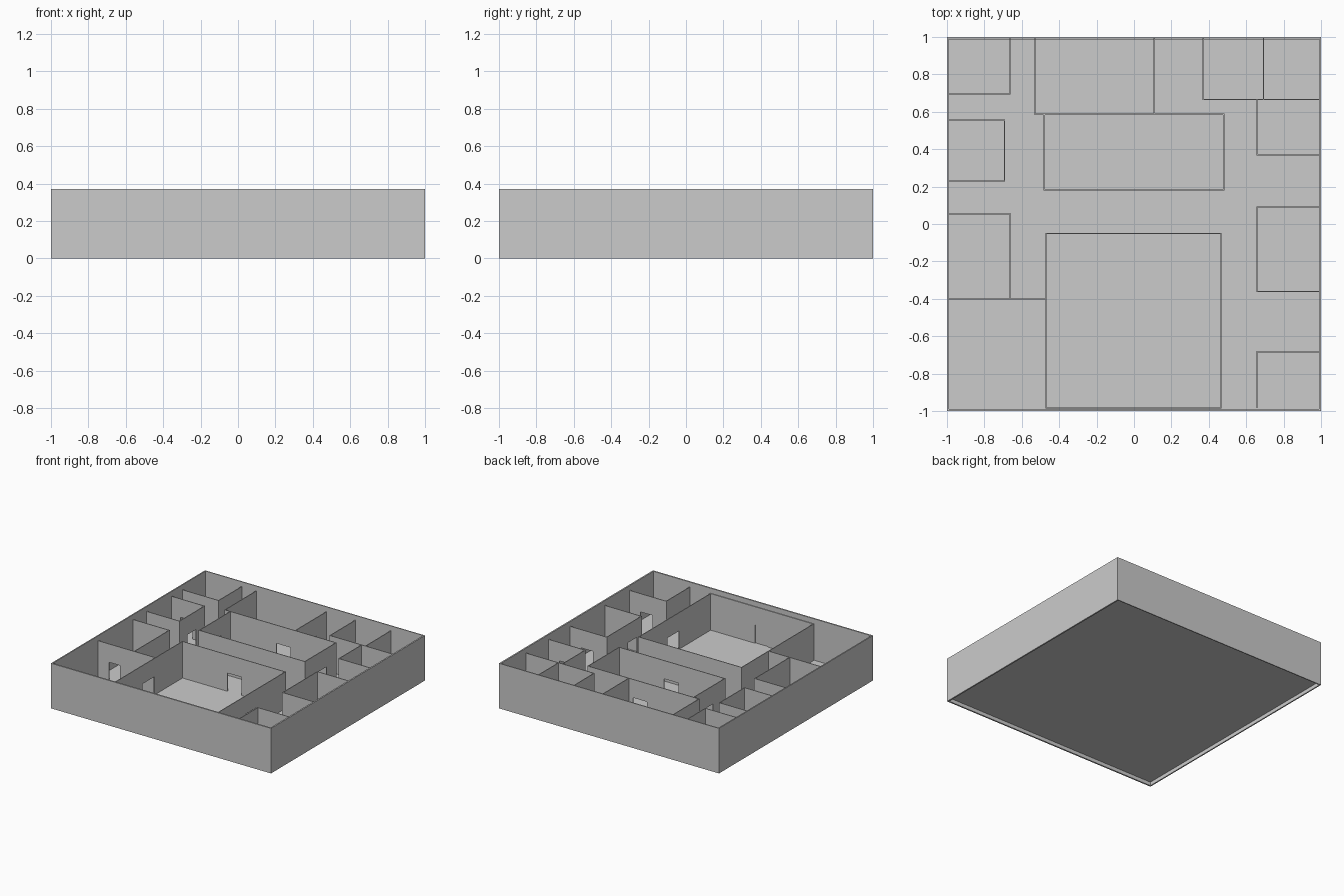
import bpy, bmesh
from mathutils import Vector

if "Cube" in bpy.data.objects:
    bpy.data.objects.remove(bpy.data.objects["Cube"])

FLOOR, TOP, DOOR_TOP, OUTER_TOP = 0.03, 0.33, 0.18, 0.37
T = 0.006  # partition thickness


def finish(name, bm):
    bmesh.ops.recalc_face_normals(bm, faces=bm.faces)
    me = bpy.data.meshes.new(name)
    bm.to_mesh(me)
    bm.free()
    ob = bpy.data.objects.new(name, me)
    bpy.context.collection.objects.link(ob)
    return ob


def wall(name, axis, pos, a, b, door=None):
    """Partition running along an axis, with an optional doorway notch."""
    prof = [(a, FLOOR), (a, TOP), (b, TOP), (b, FLOOR)]
    if door:
        d0, d1 = door
        prof += [(d1, FLOOR), (d1, DOOR_TOP), (d0, DOOR_TOP), (d0, FLOOR)]
    bm = bmesh.new()
    if axis == 'x':
        pts = [(u, pos - T / 2, z) for u, z in prof]
        off = Vector((0, T, 0))
    else:
        pts = [(pos - T / 2, u, z) for u, z in prof]
        off = Vector((T, 0, 0))
    face = bm.faces.new([bm.verts.new(p) for p in pts])
    ext = bmesh.ops.extrude_face_region(bm, geom=[face], use_keep_orig=True)
    bmesh.ops.translate(bm, vec=off, verts=[v for v in ext['geom'] if isinstance(v, bmesh.types.BMVert)])
    finish(name, bm)


# floor sheet, recessed above the wall bottoms
bm = bmesh.new()
bm.faces.new([bm.verts.new((x, y, FLOOR)) for x, y in
              ((-0.99, -0.99), (0.99, -0.99), (0.99, 0.99), (-0.99, 0.99))])
finish("floor", bm)

# outer wall as one open ring
bm = bmesh.new()
corners = ((-1, -1), (1, -1), (1, 1), (-1, 1))
inner = ((-0.99, -0.988), (0.988, -0.988), (0.988, 0.992), (-0.99, 0.992))
rings = [[bm.verts.new((x, y, z)) for x, y in c]
         for c, z in ((corners, 0), (corners, OUTER_TOP), (inner, OUTER_TOP), (inner, 0))]
for k in range(4):
    r, s = rings[k], rings[(k + 1) % 4]
    for i in range(4):
        j = (i + 1) % 4
        bm.faces.new((r[i], r[j], s[j], s[i]))
finish("outer_wall", bm)

MID = (-0.06, 0.07)
SIDE = (-0.57, -0.42)
L, R, F, B = -0.99, 0.988, -0.985, 0.992

# main hall
wall("hall_back_wall", 'x', -0.05, -0.473, 0.468, MID)
wall("hall_front_wall", 'x', -0.983, -0.473, 0.468, (-0.06, 0.06))
wall("hall_left_wall", 'y', -0.47, F, -0.05, SIDE)
wall("hall_right_wall", 'y', 0.465, F, -0.05, SIDE)

# middle room
wall("middle_front_wall", 'x', 0.182, -0.483, 0.483, MID)
wall("middle_back_wall", 'x', 0.587, -0.533, 0.483, MID)
for x, n in ((-0.48, "left"), (0.48, "right")):
    wall(f"middle_{n}_wall", 'y', x, 0.182, 0.587, (0.34, 0.46))

# back room
wall("back_room_left_wall", 'y', -0.53, 0.587, B)
wall("back_room_right_wall", 'y', 0.108, 0.587, B, (0.74, 0.86))

# left side rooms
wall("front_left_room_back", 'x', -0.40, L, -0.47, (-0.89, -0.79))
wall("left_room_side", 'y', -0.663, -0.40, 0.055)
wall("left_room_back", 'x', 0.055, L, -0.66)
wall("store_front", 'x', 0.23, L, -0.69)
wall("store_side", 'y', -0.693, 0.23, 0.555, (0.33, 0.44))
wall("store_back", 'x', 0.555, L, -0.69, (-0.91, -0.80))
wall("corner_left_front", 'x', 0.695, L, -0.66, (-0.89, -0.79))
wall("corner_left_side", 'y', -0.663, 0.695, B)

# right side rooms
wall("front_right_room_back", 'x', -0.683, 0.655, R, (0.78, 0.89))
wall("front_right_room_side", 'y', 0.658, F, -0.683)
wall("right_room_front", 'x', -0.36, 0.655, R)
wall("right_room_side", 'y', 0.658, -0.36, 0.09, (-0.30, -0.18))
wall("right_room_back", 'x', 0.09, 0.655, R, (0.78, 0.89))
wall("upper_right_front", 'x', 0.37, 0.655, R, (0.78, 0.89))
wall("upper_right_side", 'y', 0.658, 0.37, 0.665)
wall("corner_right_front", 'x', 0.665, 0.367, R)
wall("corner_right_left_side", 'y', 0.37, 0.665, B, (0.77, 0.88))
wall("corner_right_divider", 'y', 0.693, 0.665, B, (0.77, 0.88))
